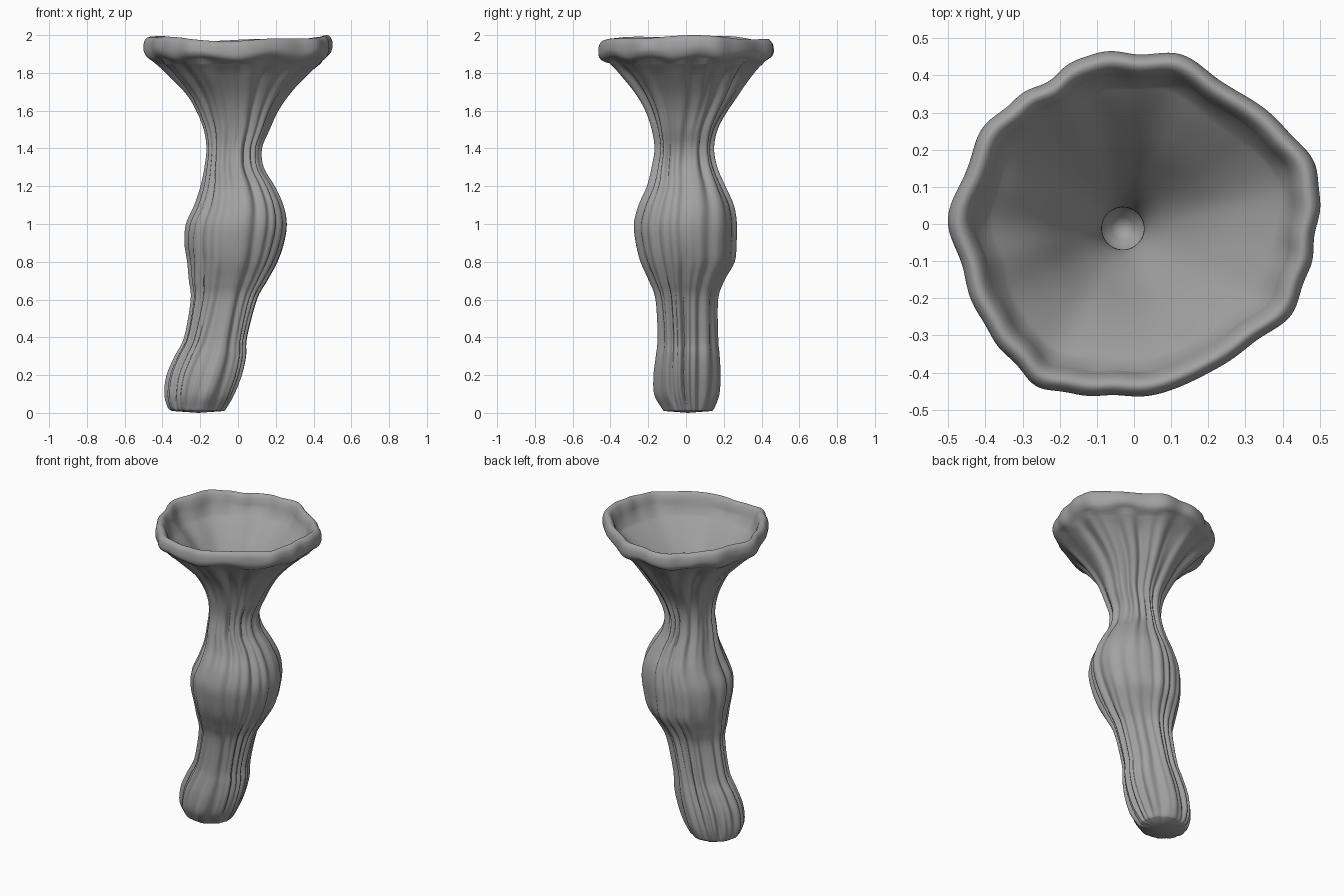
import bpy
import bmesh
from math import sin, cos, tau, radians

SEGMENTS = 288

# Outer wall profile: height, then left/right and front/back limits
WALL = [
    (0.01, -.347, -.072, -.118, .138), (0.03, -.37, -.058, -.132, .152),
    (0.1, -.385, -.02, -.168, .174), (0.2, -.373, .02, -.172, .18),
    (0.3, -.33, .042, -.16, .175), (0.4, -.28, .047, -.15, .167),
    (0.6, -.245, .1, -.16, .167), (0.7, -.255, .155, -.195, .2),
    (0.8, -.265, .21, -.24, .255), (0.9, -.28, .245, -.265, .265),
    (1.0, -.272, .26, -.275, .267), (1.1, -.228, .242, -.25, .25),
    (1.2, -.195, .195, -.205, .205), (1.3, -.175, .135, -.18, .162),
    (1.4, -.165, .125, -.165, .145), (1.5, -.18, .165, -.18, .165),
    (1.6, -.22, .21, -.215, .22), (1.7, -.275, .27, -.275, .3),
    (1.8, -.365, .345, -.365, .385), (1.85, -.42, .4, -.42, .43),
]

# Rim outline: radius at equal angle steps
RIM = [.492, .512, .488, .46, .453, .47, .458, .472, .45, .465, .48, .475,
       .5, .475, .485, .49, .505, .475, .462, .458, .445, .455, .485, .485]

# Rolled lip and bowl: share of the rim radius, height
LIP = [(.92, 1.868), (.97, 1.885), (.998, 1.91), (1, 1.94), (.985, 1.967),
       (.95, 1.983), (.91, 1.976), (.878, 1.95), (.855, 1.915)]
BOWL = [(.8, 1.86), (.66, 1.79), (.49, 1.69), (.33, 1.57), (.2, 1.46),
        (.13, 1.37), (.125, 1.3), (.17, 1.2), (.18, 1.1), (.13, 1), (.05, .95)]


def spline(a, b, c, d, t):
    return b + .5 * t * (c - a + t * (2*a - 5*b + 4*c - d + t * (3*(b - c) + d - a)))


def refine(rows, steps):
    """Smoothly subdivide a list of profile rows."""
    out = []
    last = len(rows) - 1
    for i in range(last):
        quad = [rows[max(0, min(last, i + k))] for k in (-1, 0, 1, 2)]
        for s in range(steps):
            out.append(tuple(spline(*v, s / steps) for v in zip(*quad)))
    return out + [rows[-1]]


def smoothstep(low, high, v):
    t = max(0, min(1, (v - low) / (high - low)))
    return t * t * (3 - 2 * t)


def rim_radius(a):
    f = a / tau * len(RIM)
    i = int(f)
    return spline(*(RIM[(i + k) % len(RIM)] for k in (-1, 0, 1, 2)), f - i)


def folds(a, z):
    """Irregular vertical grooves with rounded crests, from none to one deep."""
    w = a + .06 * sin(2.5 * z + 2 * a) + .03 * sin(6 * z + 3 * a)
    broad = .5 + .5 * cos(11 * w + 1.1 * sin(2 * w) + .6 * sin(w + 3 * z))
    fine = .5 + .5 * cos(21 * w + 1.6 * sin(3 * w + 1) + .6 * sin(2.5 * z))
    patch = .6 + .4 * sin(3 * a + 2.5 * z + 1)
    return .6 * broad ** 1.7 + .6 * patch * fine ** 1.5


def wall_ring(z, x0, x1, y0, y1):
    ring = []
    flare = smoothstep(1.55, 1.85, z)
    belly = smoothstep(.65, .95, z) * (1 - smoothstep(1.0, 1.3, z))
    depth = (.027 - .007 * belly + .012 * flare) * smoothstep(-.05, .12, z)
    depth *= 1 - .4 * smoothstep(1.78, 1.85, z)
    size = (x1 - x0 + y1 - y0) / 4
    for i in range(SEGMENTS):
        a = tau * i / SEGMENTS
        lobed = rim_radius(a) / .474
        k = 1 - depth * (folds(a, z) - .2) / size
        x = (x0 + x1) / 2 + (x1 - x0) / 2 * cos(a) * k
        y = (y0 + y1) / 2 + (y1 - y0) / 2 * sin(a) * k
        x += flare * (size * lobed * k * cos(a) - x)
        y += flare * (size * lobed * k * sin(a) - y)
        ring.append((x, y, z))
    return ring


def bowl_ring(share, z, inside):
    ring = []
    wave = smoothstep(1.84, 1.93, z)
    centre = 1 - smoothstep(.1, .85, share)
    for i in range(SEGMENTS):
        a = tau * i / SEGMENTS
        r = rim_radius(a)
        r = share * (r + centre * (.47 - r))
        # gentle facets inside the mouth, small ripples along the lip
        if inside:
            r *= 1 + .02 * sin(5 * a + .6) * smoothstep(.15, .6, share)
        else:
            r *= 1 + .007 * sin(17 * a + 2 * sin(3 * a))
        dz = wave * (.011 * cos(2 * a) + .006 * sin(5 * a + 1))
        if not inside:
            dz += .009 * sin(9 * a + sin(2 * a)) * (1 - smoothstep(1.88, 1.96, z))
        ring.append((r * cos(a) - .03 * centre, r * sin(a) - .012 * centre, z + dz))
    return ring


def make_vase(material):
    rings = [wall_ring(*row) for row in refine(WALL, 5)]
    rings += [bowl_ring(s, z, False) for s, z in refine(LIP, 3)]
    rings += [bowl_ring(s, z, True) for s, z in refine(BOWL, 4)]
    bm = bmesh.new()
    loops = [[bm.verts.new(p) for p in ring] for ring in rings]
    for low, high in zip(loops, loops[1:]):
        for i in range(SEGMENTS):
            j = (i + 1) % SEGMENTS
            bm.faces.new((low[i], low[j], high[j], high[i]))
    # rounded foot and bowl floor
    for loop, flip in ((loops[0], True), (loops[-1], False)):
        mid = [sum(v.co[k] for v in loop) / SEGMENTS for k in range(3)]
        hub = bm.verts.new((mid[0], mid[1], mid[2] - .01))
        for i in range(SEGMENTS):
            pair = (loop[i], loop[(i + 1) % SEGMENTS])
            bm.faces.new((hub,) + (pair[::-1] if flip else pair))
    bm.normal_update()
    mesh = bpy.data.meshes.new("fluted_vase")
    bm.to_mesh(mesh)
    bm.free()
    mesh.materials.append(material)
    vase = bpy.data.objects.new("fluted_vase", mesh)
    bpy.context.collection.objects.link(vase)
    bpy.context.view_layer.objects.active = vase
    vase.select_set(True)
    bpy.ops.object.shade_smooth_by_angle(angle=radians(60))


def make_material(name, colour):
    mat = bpy.data.materials.new(name)
    mat.use_nodes = True
    mat.diffuse_color = colour
    mat.node_tree.nodes["Principled BSDF"].inputs["Base Color"].default_value = colour
    return mat


default = bpy.data.objects.get("Cube")
if default:
    bpy.data.objects.remove(default, do_unlink=True)
make_vase(make_material("stone_grey", (.36, .36, .36, 1)))
